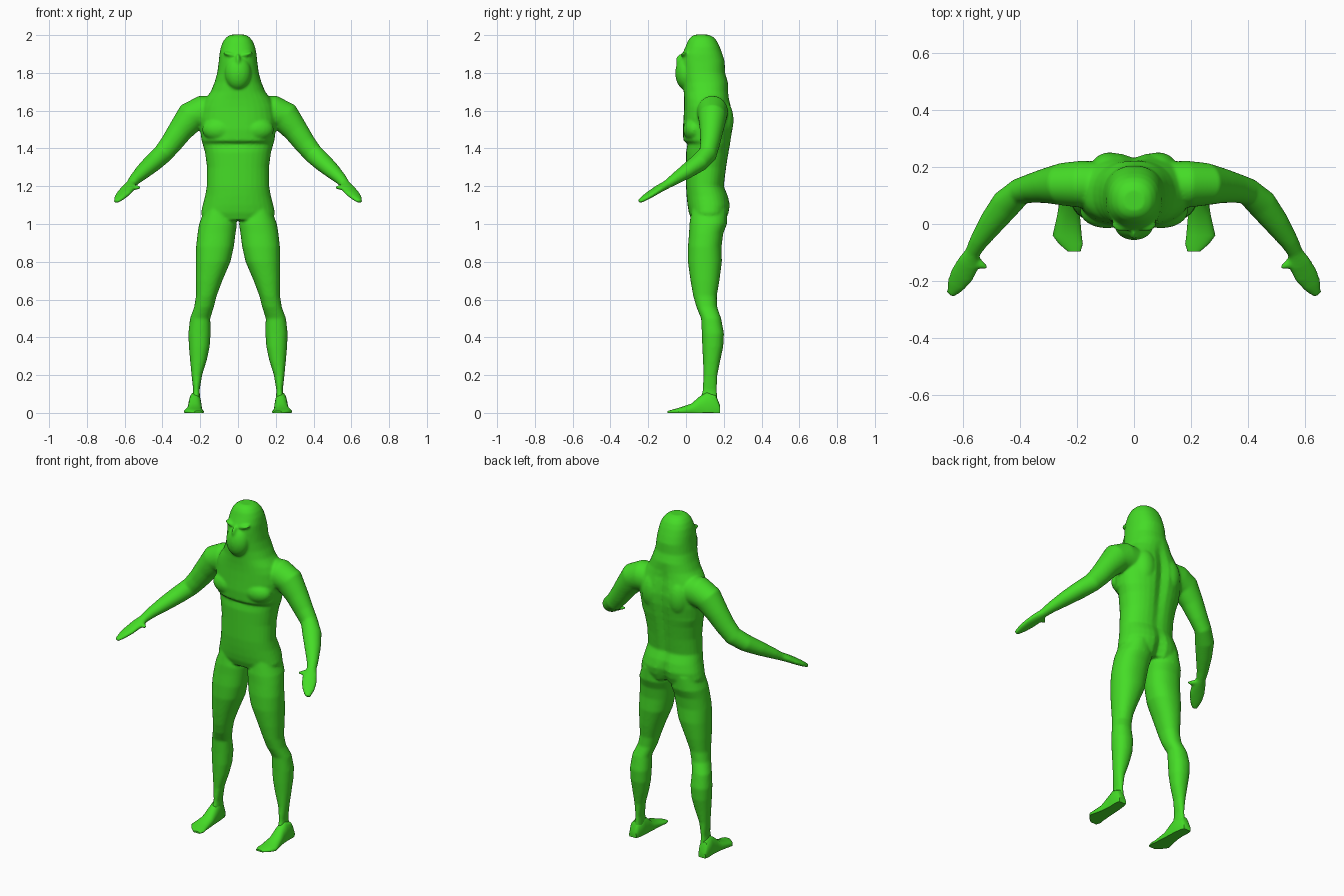
import bpy, bmesh, math
from mathutils import Vector, Matrix

green = bpy.data.materials.new("bright green")
green.diffuse_color = (0.06, 0.72, 0.02, 1)
N = 32


def skin(bm, rings):
    """Join rings of points into a closed tube."""
    rows = [[bm.verts.new(p) for p in r] for r in rings]
    for a, b in zip(rows, rows[1:]):
        for i in range(len(a)):
            j = (i + 1) % len(a)
            bm.faces.new((a[i], a[j], b[j], b[i]))
    bm.faces.new(rows[0])
    bm.faces.new(rows[-1])


def unit(k, e=2.0):
    """Point on a superellipse."""
    a = 2 * math.pi * k / N
    c, s = math.cos(a), math.sin(a)
    return (math.copysign(abs(c) ** (2 / e), c), math.copysign(abs(s) ** (2 / e), s))


def flat_ring(z, x0, x1, y0, y1, e=2.2, groove=0.0):
    pts = []
    for k in range(N):
        u, v = unit(k, e)
        x = (x0 + x1) / 2 + u * (x1 - x0) / 2
        y = (y0 + y1) / 2 + v * (y1 - y0) / 2
        if v > 0:
            y -= groove * math.exp(-(x / 0.03) ** 2)
        pts.append((x, y, z))
    return pts


def path_tube(bm, path, s):
    """Tube along a path of (x, y, z, half width, half height)."""
    c = [Vector(p[:3]) for p in path]
    rings = []
    for i, p in enumerate(path):
        d = (c[min(i + 1, len(c) - 1)] - c[max(i - 1, 0)]).normalized()
        side = d.cross(Vector((0, 0, 1))).normalized()
        up = side.cross(d)
        ring = []
        for k in range(N):
            u, v = unit(k)
            q = c[i] + side * u * p[3] + up * v * p[4]
            ring.append((q.x * s, q.y, q.z))
        rings.append(ring)
    skin(bm, rings)


def blob(bm, loc, size, tilt=0.0):
    m = Matrix.Translation(loc) @ Matrix.Rotation(tilt, 4, 'Y') @ Matrix.Diagonal((*size, 1))
    bmesh.ops.create_uvsphere(bm, u_segments=24, v_segments=16, radius=1, matrix=m)


def finish(bm, name):
    bmesh.ops.recalc_face_normals(bm, faces=bm.faces)
    me = bpy.data.meshes.new(name)
    bm.to_mesh(me)
    bm.free()
    me.materials.append(green)
    ob = bpy.data.objects.new(name, me)
    bpy.context.collection.objects.link(ob)
    return ob


bm = bmesh.new()

# torso, neck and head: z, half width, front y, back y, spine groove
torso = [
    (1.02, .185, .03, .215, .03), (1.06, .196, .015, .23, .025), (1.10, .187, .008, .237, .02),
    (1.15, .174, .003, .225, .012), (1.20, .165, .0, .203, .008), (1.30, .164, .0, .217, .012),
    (1.38, .175, .0, .23, .016), (1.425, .188, .008, .238, .018), (1.44, .193, -.014, .24, .018),
    (1.50, .20, -.017, .25, .02), (1.56, .205, -.013, .252, .02), (1.62, .195, -.01, .242, .016),
    (1.66, .175, -.01, .232, .012), (1.70, .145, -.012, .226, .006), (1.75, .124, -.015, .222, 0),
    (1.80, .110, -.02, .207, 0), (1.86, .102, -.024, .205, 0), (1.90, .098, -.02, .193, 0),
    (1.94, .090, -.002, .178, 0), (1.97, .077, .01, .163, 0), (1.99, .06, .025, .145, 0),
    (2.002, .038, .045, .12, 0)]
skin(bm, [flat_ring(z, -w, w, f, b, 2.25, g) for z, w, f, b, g in torso])

# muzzle and nose
blob(bm, (0, .0, 1.80), (.07, .057, .09))
blob(bm, (0, -.025, 1.865), (.014, .03, .035))

# leg: z, inner x, outer x, front y, back y
leg = [
    (1.08, .03, .175, .03, .22), (1.0, .005, .206, .018, .217), (.95, .013, .214, .016, .197),
    (.88, .022, .222, .01, .188), (.80, .04, .224, .01, .19), (.70, .083, .224, .024, .177),
    (.62, .113, .222, .038, .163), (.56, .128, .232, .055, .165), (.50, .147, .254, .08, .186),
    (.42, .145, .263, .084, .201), (.35, .15, .260, .086, .197), (.28, .165, .254, .09, .182),
    (.20, .19, .246, .093, .166), (.12, .203, .237, .088, .163), (.05, .20, .245, .07, .17),
    (.02, .205, .25, .07, .17)]

# arm and hand: x, y, z, half width, half height
arm = [
    (.12, .14, 1.59, .08, .085), (.19, .14, 1.592, .082, .088), (.25, .14, 1.566, .075, .082),
    (.305, .135, 1.495, .062, .066), (.355, .127, 1.425, .052, .058), (.40, .115, 1.37, .047, .053),
    (.45, .07, 1.325, .053, .048), (.50, .005, 1.28, .045, .040), (.545, -.06, 1.237, .033, .030),
    (.567, -.10, 1.21, .027, .023), (.583, -.14, 1.188, .040, .021), (.605, -.18, 1.163, .042, .018),
    (.626, -.215, 1.14, .034, .015), (.645, -.248, 1.118, .016, .01)]
thumb = [(.575, -.11, 1.20, .02, .014), (.545, -.14, 1.195, .018, .013), (.518, -.155, 1.192, .008, .009)]

for s in (1, -1):
    skin(bm, [flat_ring(z, s * a, s * b, f, k) for z, a, b, f, k in leg])
    path_tube(bm, arm, s)
    path_tube(bm, thumb, s)
    # brow, shoulder blade and chest muscle
    blob(bm, (s * .04, .0, 1.897), (.04, .028, .012), -s * .25)
    blob(bm, (s * .085, .19, 1.55), (.07, .062, .11))
    blob(bm, (s * .095, .045, 1.50), (.095, .06, .065))

# blend the parts into one smooth skin
body = finish(bm, "body")
re = body.modifiers.new("blend", 'REMESH')
re.mode = 'VOXEL'
re.voxel_size = .007
re.use_smooth_shade = True
sm = body.modifiers.new("soften", 'SMOOTH')
sm.factor = .5
sm.iterations = 6

# feet: y, centre x, half width, height
foot = [
    (.18, .233, .024, .04), (.16, .232, .032, .09), (.11, .228, .034, .11), (.07, .228, .036, .085),
    (.03, .23, .040, .05), (-.04, .235, .051, .026), (-.07, .222, .042, .018), (-.097, .21, .022, .010)]
for side, s in (("left", 1), ("right", -1)):
    bm = bmesh.new()
    rings = []
    for y, x, w, h in foot:
        ring = []
        for k in range(N):
            u, v = unit(k, 2.2)
            ring.append((s * (x + u * w), y, max(0, h * (.3 + .7 * v))))
        rings.append(ring)
    skin(bm, rings)
    ob = finish(bm, side + "_foot")
    bpy.ops.object.select_all(action='DESELECT')
    ob.select_set(True)
    bpy.context.view_layer.objects.active = ob
    bpy.ops.object.shade_smooth_by_angle(angle=math.radians(45))
